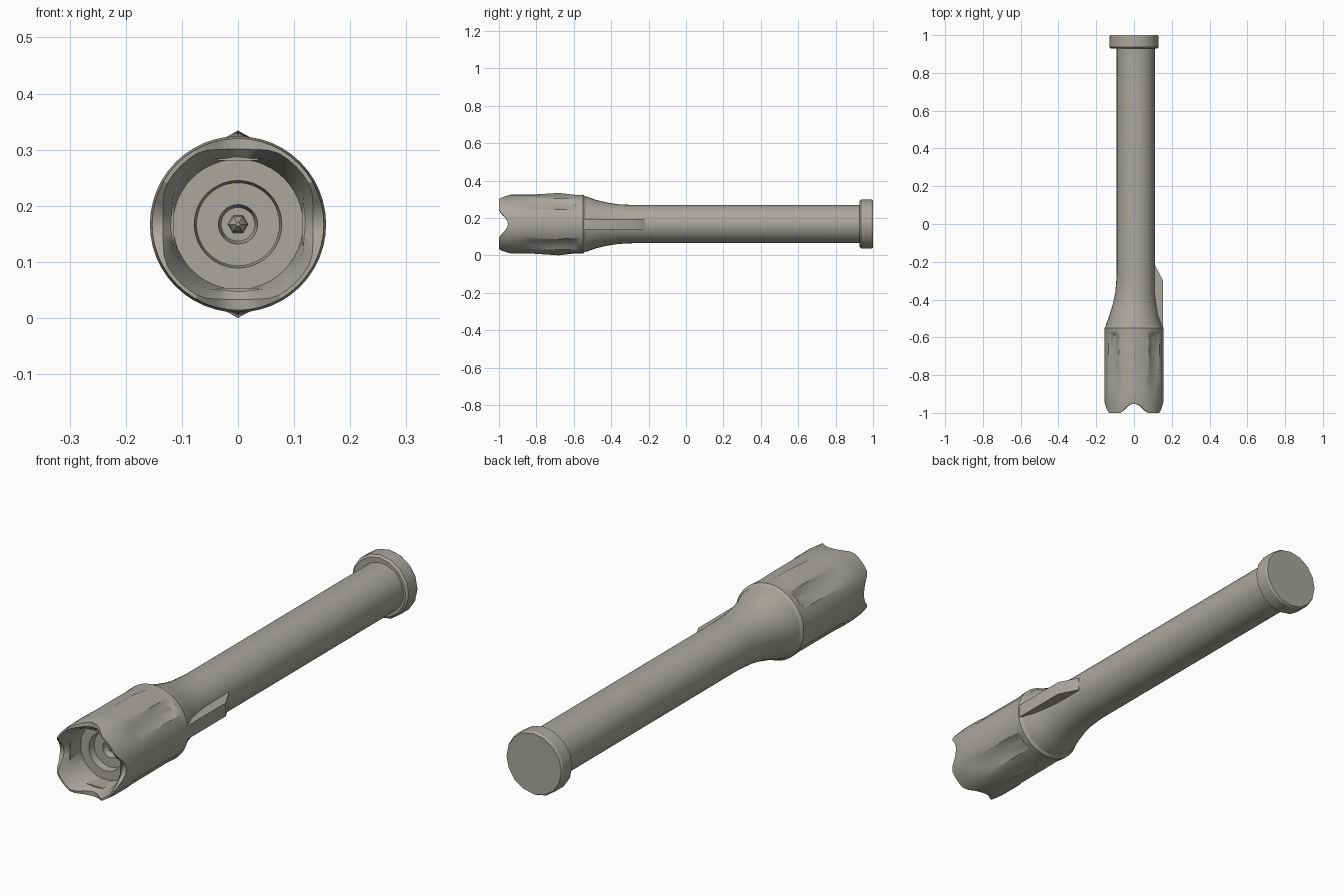
import bpy, bmesh, math

CZ = 0.167          # height of the long axis
old = bpy.data.objects.get("Cube")
if old:
    bpy.data.objects.remove(old)

grey = bpy.data.materials.new("warm_grey")
grey.use_nodes = True
colour = (0.40, 0.385, 0.345, 1)
grey.diffuse_color = colour
grey.node_tree.nodes["Principled BSDF"].inputs["Base Color"].default_value = colour


def finish(name, bm, angle=30):
    bmesh.ops.recalc_face_normals(bm, faces=bm.faces)
    mesh = bpy.data.meshes.new(name)
    bm.to_mesh(mesh)
    bm.free()
    mesh.materials.append(grey)
    obj = bpy.data.objects.new(name, mesh)
    bpy.context.collection.objects.link(obj)
    bpy.ops.object.select_all(action='DESELECT')
    obj.select_set(True)
    bpy.context.view_layer.objects.active = obj
    bpy.ops.object.shade_smooth_by_angle(angle=math.radians(angle))
    return obj


def lathe(name, rows, sides, shape=None, angle=30):
    """Turn rows of (y, radius, x centre) about the long axis, closing both ends."""
    bm = bmesh.new()
    rings = []
    for i, (y, r, cx) in enumerate(rows):
        ring = []
        for k in range(sides):
            a = 2 * math.pi * k / sides
            dy, dr = shape(i, y, math.degrees(a)) if shape else (0, 0)
            ring.append(bm.verts.new((cx + (r + dr) * math.cos(a), y + dy,
                                      CZ + (r + dr) * math.sin(a))))
        rings.append(ring)
    for p, q in zip(rings, rings[1:]):
        for k in range(sides):
            n = (k + 1) % sides
            bm.faces.new((p[k], p[n], q[n], q[k]))
    bm.faces.new(rings[0])
    bm.faces.new(rings[-1])
    return finish(name, bm, angle)


# Handle tube, flaring forward into the head
lathe("handle_tube", [(0.95, 0.102, 0.01), (-0.28, 0.102, 0.01), (-0.36, 0.106, 0.007),
                      (-0.42, 0.115, 0.004), (-0.48, 0.129, 0), (-0.53, 0.147, 0),
                      (-0.56, 0.15, 0)], 32)

# Tail cap
lathe("tail_cap", [(0.928, 0.122, 0), (0.936, 0.131, 0), (0.992, 0.131, 0),
                   (1.0, 0.126, 0)], 16)

# Head: outer shell, scalloped rim, then the hollow with stepped reflector
head_rows = [(-0.535, 0.145, 0), (-0.55, 0.157, 0), (-0.575, 0.156, 0), (-0.59, 0.156, 0),
             (-0.68, 0.157, 0), (-0.83, 0.157, 0), (-0.87, 0.157, 0), (-0.95, 0.157, 0),
             (-1.0, 0.153, 0), (-1.0, 0.146, 0), (-0.95, 0.128, 0), (-0.87, 0.116, 0),
             (-0.87, 0.078, 0), (-0.84, 0.074, 0), (-0.84, 0.035, 0), (-0.81, 0.03, 0)]


def head_shape(i, y, deg):
    off = abs((deg + 45) % 90 - 45)          # angle from the nearest cardinal side
    dip = max(0, 1 - (off / 26) ** 2)
    dy = dr = 0
    if i in (8, 9):
        dy = 0.048 * dip                     # rim scallops
    if i == 7:
        dy = 0.012 * dip
    if i == 9:
        dr = -0.012 * dip
    if i == 10:
        dy = 0.012 * dip
        dr = -0.01 * dip
    if i in (3, 4, 5) and off > 36:
        dr = -0.012                          # long diagonal grooves
    if i == 4 and off < 4 and 45 < deg % 180 < 135:
        dr = 0.01                            # small crest above and below
    return dy, dr


lathe("head", head_rows, 48, head_shape, 28)

# Reflector bulb
lathe("bulb", [(-0.81, 0.018, 0), (-0.83, 0.016, 0), (-0.845, 0.004, 0)], 6)

# Blocks set inside the rim, one on each side
bm = bmesh.new()
for q in range(4):
    a = q * math.pi / 2

    def point(radius, across, y):
        return bm.verts.new((radius * math.cos(a) - across * math.sin(a), y,
                             CZ + radius * math.sin(a) + across * math.cos(a)))

    outline = [(0.114, -0.037), (0.114, 0.037), (0.14, 0.025), (0.14, -0.025)]
    front = [point(r, w, -0.94) for r, w in outline]
    back = [point(r, w, -0.865) for r, w in outline]
    bm.faces.new(front)
    bm.faces.new(back)
    for k in range(4):
        n = (k + 1) % 4
        bm.faces.new((front[k], front[n], back[n], back[k]))
finish("rim_blocks", bm)

# Side fin between the head and the tube
bm = bmesh.new()
fin = [(0.09, -0.22), (0.112, -0.22), (0.154, -0.30), (0.154, -0.56), (0.09, -0.56)]
low = [bm.verts.new((x, y, CZ - 0.028)) for x, y in fin]
high = [bm.verts.new((x, y, CZ + 0.028)) for x, y in fin]
bm.faces.new(low)
bm.faces.new(high)
for k in range(len(fin)):
    n = (k + 1) % len(fin)
    bm.faces.new((low[k], low[n], high[n], high[k]))
finish("side_fin", bm)
